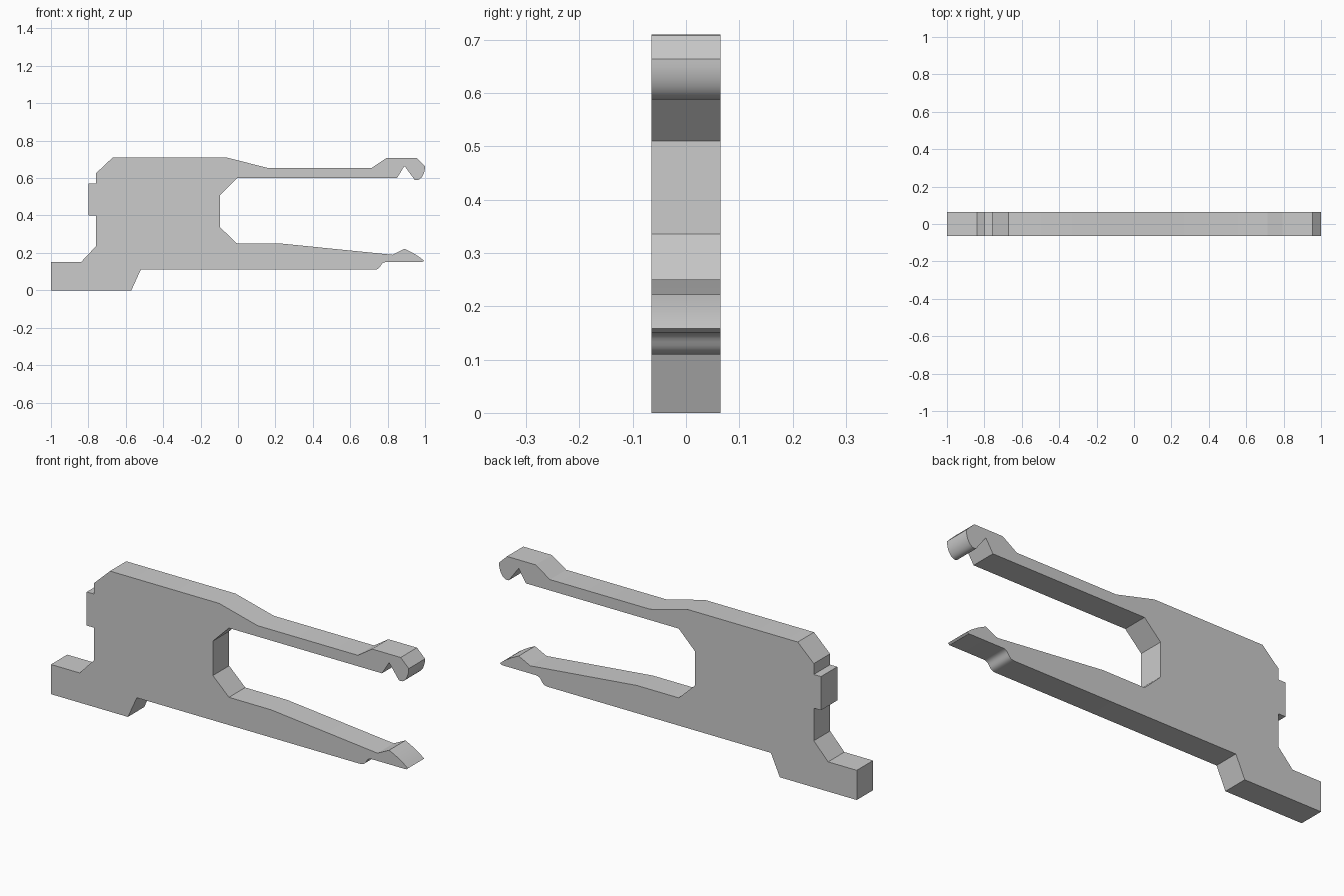
import bpy
import bmesh
from mathutils import Vector
from mathutils.geometry import interpolate_bezier

HALF_THICKNESS = 0.065


def curved_edge(start, handle_a, handle_b, end, steps=10):
    """Return points along a rounded stretch of the outline."""
    corners = [Vector(p) for p in (start, handle_a, handle_b, end)]
    return [tuple(p) for p in interpolate_bezier(*corners, steps)]


def make_material(name, colour):
    material = bpy.data.materials.new(name)
    material.use_nodes = True
    material.diffuse_color = colour
    shader = material.node_tree.nodes["Principled BSDF"]
    shader.inputs["Base Color"].default_value = colour
    return material


def extrude_outline(name, outline, half_thickness, material):
    """Make a flat plate from an outline in the x-z plane."""
    mesh = bpy.data.meshes.new(name)
    bm = bmesh.new()
    verts = [bm.verts.new((x, -half_thickness, z)) for x, z in outline]
    face = bm.faces.new(verts)
    result = bmesh.ops.extrude_face_region(bm, geom=[face], use_keep_orig=True)
    moved = [g for g in result["geom"] if isinstance(g, bmesh.types.BMVert)]
    bmesh.ops.translate(bm, verts=moved, vec=(0, 2 * half_thickness, 0))
    bmesh.ops.recalc_face_normals(bm, faces=bm.faces)
    bm.to_mesh(mesh)
    bm.free()
    mesh.materials.append(material)
    plate = bpy.data.objects.new(name, mesh)
    bpy.context.collection.objects.link(plate)
    return plate


default_cube = bpy.data.objects.get("Cube")
if default_cube:
    bpy.data.objects.remove(default_cube, do_unlink=True)

# Foot at the rear
foot = [(-.52, .11), (-.57, 0), (-1, 0), (-1, .15), (-.84, .15)]

# Rear edge with its small square tab
rear_edge = [(-.76, .235), (-.76, .4), (-.8, .4), (-.8, .57),
             (-.76, .57), (-.76, .625)]

# Top of the body, running out along the upper arm
upper_arm = [(-.67, .71), (-.06, .71), (.155, .655), (.715, .655),
             (.795, .708), (.955, .708)]

# Rounded hook and the notch behind it
hook = curved_edge((1, .664), (1, .62), (.975, .58), (.945, .59))
notch = [(.89, .665), (.85, .6)]

# Chamfered throat between the arms
throat = [(-.005, .6), (-.095, .51), (-.095, .336), (-.005, .25)]

# Tapered lower arm with its barb and rounded underside
lower_arm = [(.23, .25), (.825, .19)]
barb = curved_edge((.89, .222), (.93, .205), (.97, .18), (.995, .158), 6)
underside = [(.985, .151)] + curved_edge((.79, .151), (.755, .147),
                                         (.77, .113), (.73, .11))

outline = (foot + rear_edge + upper_arm + hook + notch + throat
           + lower_arm + barb + underside)

grey = make_material("plain grey", (.6, .6, .6, 1))
clip = extrude_outline("clip_plate", outline, HALF_THICKNESS, grey)

# Smooth the rounded stretches and keep every corner crisp
bpy.ops.object.select_all(action="DESELECT")
clip.select_set(True)
bpy.context.view_layer.objects.active = clip
bpy.ops.object.shade_smooth_by_angle()
